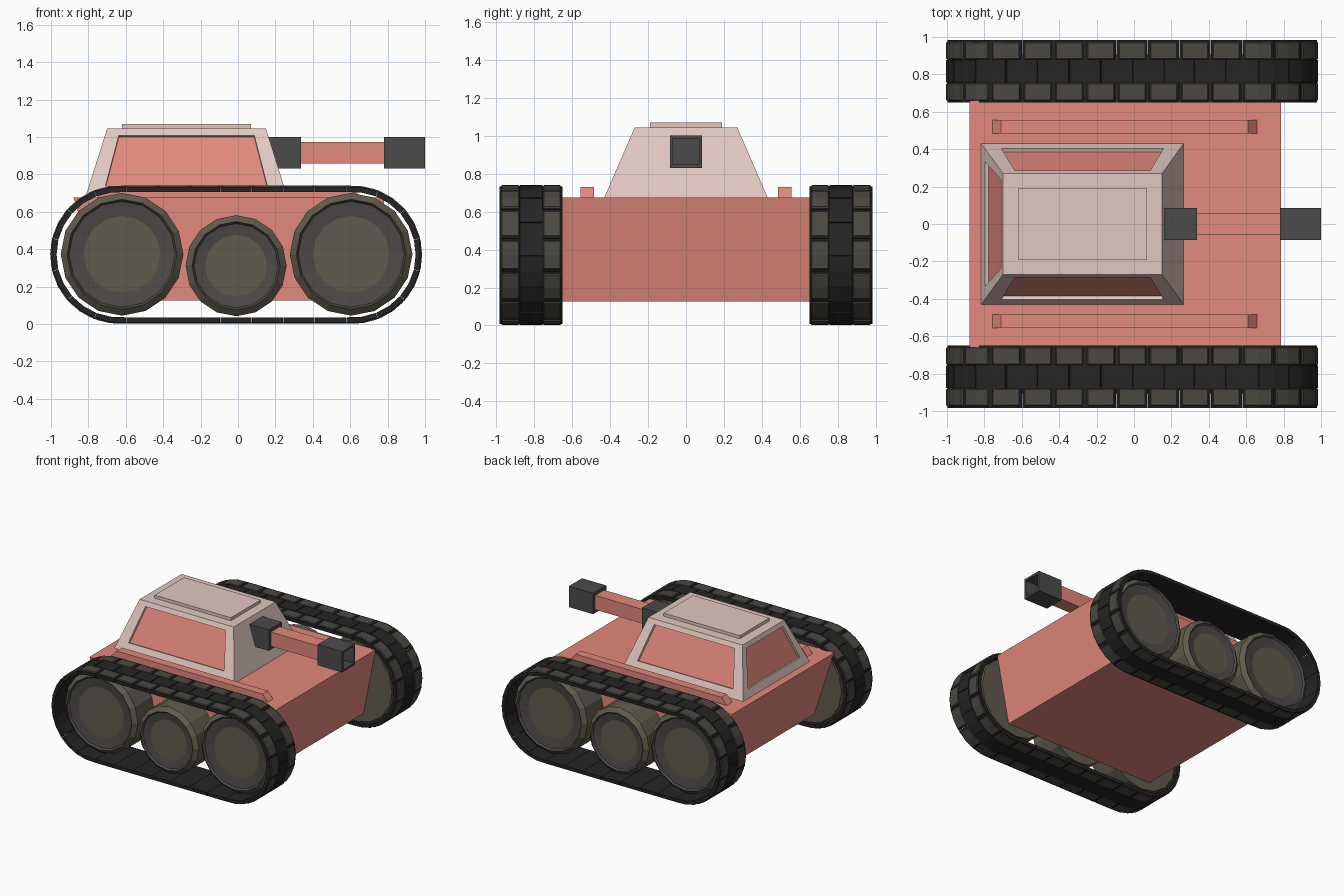
import bpy, bmesh, math

if "Cube" in bpy.data.objects:
    bpy.data.objects.remove(bpy.data.objects["Cube"])


def material(name, rgb):
    m = bpy.data.materials.new(name)
    m.diffuse_color = (*rgb, 1)
    m.use_nodes = True
    m.node_tree.nodes["Principled BSDF"].inputs["Base Color"].default_value = m.diffuse_color
    return m


SALMON = material("salmon", (0.76, 0.25, 0.20))
CREAM = material("cream", (0.76, 0.58, 0.53))
STEEL = material("steel", (0.07, 0.07, 0.07))
OLIVE = material("olive", (0.12, 0.105, 0.075))
BROWN = material("brown_grey", (0.075, 0.068, 0.065))
PAD = material("pad", (0.07, 0.064, 0.053))
BLACK = material("black", (0.018, 0.018, 0.018))


def finish(name, bm, *mats):
    bmesh.ops.recalc_face_normals(bm, faces=bm.faces)
    me = bpy.data.meshes.new(name)
    bm.to_mesh(me)
    bm.free()
    for m in mats:
        me.materials.append(m)
    ob = bpy.data.objects.new(name, me)
    bpy.context.collection.objects.link(ob)
    return ob


def loft(bm, rings, mat=0):
    """Join equal rings of points into a closed solid."""
    vs = [[bm.verts.new(p) for p in r] for r in rings]
    n = len(vs[0])
    faces = [bm.faces.new(vs[0]), bm.faces.new(vs[-1])]
    for a, b in zip(vs, vs[1:]):
        for i in range(n):
            j = (i + 1) % n
            faces.append(bm.faces.new((a[i], a[j], b[j], b[i])))
    for f in faces:
        f.material_index = mat
    return faces


def rect(x0, x1, y0, y1, z):
    return [(x0, y0, z), (x1, y0, z), (x1, y1, z), (x0, y1, z)]


def slab(name, low, high, mat):
    bm = bmesh.new()
    loft(bm, [rect(*low), rect(*high)])
    return finish(name, bm, mat)


# Hull with undercut ends
slab("hull", (-0.70, 0.675, -0.66, 0.66, 0.127), (-0.88, 0.785, -0.66, 0.66, 0.676), SALMON)

# Fender rails
for side, s in (("right", -1), ("left", 1)):
    y0, y1 = sorted((s * 0.485, s * 0.555))
    slab(side + "_rail", (-0.76, 0.66, y0, y1, 0.672), (-0.71, 0.61, y0, y1, 0.73), SALMON)

# Turret with recessed panels on both sides and the rear
bm = bmesh.new()
loft(bm, [rect(-0.817, 0.265, -0.43, 0.43, 0.676), rect(-0.70, 0.15, -0.27, 0.27, 1.045)])
bmesh.ops.recalc_face_normals(bm, faces=bm.faces)
bm.normal_update()
panels = [f for f in bm.faces if abs(f.normal.z) < 0.9 and f.normal.x < 0.5]
for f in panels:
    c = [v.co.copy() for v in f.verts]
    bmesh.ops.inset_individual(bm, faces=[f], thickness=0.05)
    for v in f.verts:
        i = min(range(4), key=lambda k: (c[k] - v.co).length)
        h, u = (i + 1) % 4, (i - 1) % 4
        if abs(c[h].z - c[i].z) > 0.01:
            h, u = u, h
        wu = 0.17 if c[i].z < 0.8 else 0.10
        v.co = c[i].lerp(c[u], wu).lerp(c[h].lerp(c[(i + 2) % 4], wu), 0.085)
    bm.normal_update()
    bmesh.ops.inset_individual(bm, faces=[f], thickness=0.001, depth=-0.02)
    f.material_index = 1
finish("turret", bm, CREAM, SALMON)
slab("roof_hatch", (-0.62, 0.07, -0.19, 0.19, 1.04), (-0.62, 0.07, -0.19, 0.19, 1.07), CREAM)

# Gun: mount, barrel and hollow muzzle
GZ = 0.916


def gun_box(name, x0, x1, r, mat, hollow=False):
    bm = bmesh.new()
    loft(bm, [rect(x0, x1, -r, r, GZ - r), rect(x0, x1, -r, r, GZ + r)])
    bmesh.ops.recalc_face_normals(bm, faces=bm.faces)
    bm.normal_update()
    if hollow:
        f = [f for f in bm.faces if f.normal.x > 0.9]
        bmesh.ops.inset_individual(bm, faces=f, thickness=0.024)
        bmesh.ops.inset_individual(bm, faces=f, thickness=0.001, depth=-0.12)
    finish(name, bm, mat)


gun_box("gun_mount", 0.16, 0.338, 0.085, STEEL)
gun_box("gun_barrel", 0.33, 0.79, 0.058, SALMON)
gun_box("gun_muzzle", 0.78, 1.0, 0.085, STEEL, True)


# Road wheels: lathed profile of (radius, y, material of the band that follows)
def wheel(name, x, z, r, hub, s, n=16):
    prof = [(r, 0.655, 0), (r, 0.875, 0), (r - 0.034, 0.905, 1),
            (r - 0.045, 0.89, 1), (hub, 0.88, 0)]
    bm = bmesh.new()
    rings = [[bm.verts.new((x + q * math.cos(2 * math.pi * i / n), s * y,
                            z + q * math.sin(2 * math.pi * i / n))) for i in range(n)]
             for q, y, _ in prof]
    for k in range(len(prof) - 1):
        for i in range(n):
            j = (i + 1) % n
            f = bm.faces.new((rings[k][i], rings[k][j], rings[k + 1][j], rings[k + 1][i]))
            f.material_index = prof[k][2]
    bm.faces.new(rings[0])
    bm.faces.new(rings[-1])
    finish(name, bm, OLIVE, BROWN)


# Track path: stadium loop, measured from the middle of the top run
XA, XB, ZC, R = -0.635, 0.615, 0.371, 0.351
HALF, ARC = (XB - XA) / 2, math.pi * R
LOOP = 4 * HALF + 2 * ARC
LINKS = 28
PITCH = LOOP / LINKS


def path(d, h):
    d %= LOOP
    mid = (XA + XB) / 2
    if d < HALF:
        return mid + d, ZC + R + h
    d -= HALF
    if d < ARC:
        a = d / R
        return XB + (R + h) * math.sin(a), ZC + (R + h) * math.cos(a)
    d -= ARC
    if d < 2 * HALF:
        return XB - d, ZC - R - h
    d -= 2 * HALF
    if d < ARC:
        a = d / R
        return XA - (R + h) * math.sin(a), ZC - (R + h) * math.cos(a)
    return XA + d - ARC, ZC + R + h


def plate(bm, d0, d1, y0, y1, h0, h1, s, mat, taper=0.0):
    """A block bent along the track path, narrower on its outer face."""
    rings = []
    for t in (0, 0.5, 1):
        d = d0 + (d1 - d0) * t
        xa, za = path(d, h0)
        xb, zb = path(d + taper * (1 - 2 * t), h1)
        rings.append([(xa, s * y0, za), (xa, s * y1, za),
                      (xb, s * (y1 - taper), zb), (xb, s * (y0 + taper), zb)])
    loft(bm, rings, mat)


for side, s in (("right", -1), ("left", 1)):
    wheel(side + "_rear_wheel", -0.62, 0.373, 0.328, 0.205, s)
    wheel(side + "_middle_wheel", -0.01, 0.312, 0.27, 0.165, s)
    wheel(side + "_front_wheel", 0.605, 0.373, 0.328, 0.205, s)
    bm = bmesh.new()
    for i in range(LINKS):
        a = (i - 0.5) * PITCH
        b = a + PITCH
        # base link, two edge pads, and a centre bridge over the joint
        plate(bm, a + 0.001, b - 0.001, 0.65, 0.983, -0.016, 0.012, s, 0)
        for y0, y1 in ((0.658, 0.755), (0.878, 0.975)):
            plate(bm, a + 0.01, b - 0.01, y0, y1, 0.011, 0.018, s, 1, 0.006)
        plate(bm, a + PITCH / 2 + 0.002, b + PITCH / 2 - 0.002, 0.755, 0.878,
              0.011, 0.018, s, 0, 0.002)
    finish(side + "_track", bm, BLACK, PAD)
